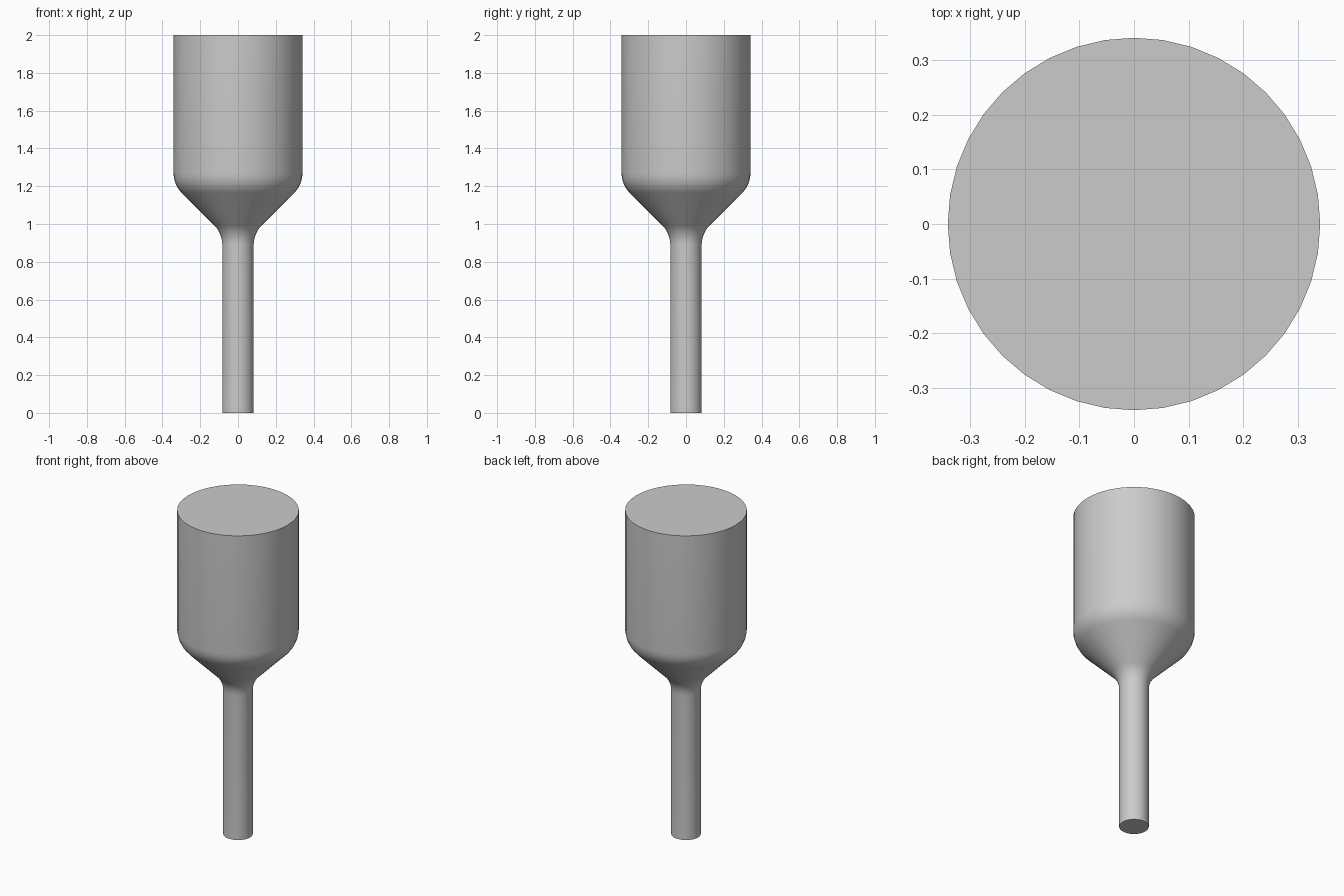
import bpy, bmesh, math
from mathutils import Vector

cube = bpy.data.objects.get("Cube")
if cube:
    bpy.data.objects.remove(cube, do_unlink=True)

SIDES = 40
HEAD_R, STEM_R = 0.341, 0.083
CONE_LOW, CONE_HIGH = 0.95, 1.208
TANGENT, STEPS = 0.06, 6


def fillet(corner, start_dir, end_dir):
    """Circular 45 degree fillet between two directions leaving a corner."""
    a = corner + start_dir.normalized() * TANGENT
    b = corner + end_dir.normalized() * TANGENT
    radius = TANGENT / math.tan(math.pi / 8)
    mid = (a + b) / 2 - corner
    centre = corner + mid.normalized() * math.hypot(TANGENT, radius)
    start, end = (a - centre).normalized(), (b - centre).normalized()
    return [centre + start.slerp(end, i / STEPS) * radius
            for i in range(STEPS + 1)]


# Profile as (radius, height), from the foot of the stem to the flat top
low, high = Vector((STEM_R, CONE_LOW)), Vector((HEAD_R, CONE_HIGH))
up = Vector((0, 1))
profile = [Vector((STEM_R, 0))]
profile += fillet(low, -up, high - low)
profile += fillet(high, low - high, up)
profile.append(Vector((HEAD_R, 2)))

# Turned solid: rings bridged by quads, closed by flat caps
bm = bmesh.new()
rings = []
for p in profile:
    rings.append([bm.verts.new((p.x * math.cos(t), p.x * math.sin(t), p.y))
                  for t in (math.tau * i / SIDES for i in range(SIDES))])
for a, b in zip(rings, rings[1:]):
    for i in range(SIDES):
        j = (i + 1) % SIDES
        bm.faces.new((a[i], a[j], b[j], b[i]))
bm.faces.new(rings[0][::-1])
bm.faces.new(rings[-1])

mesh = bpy.data.meshes.new("stemmed_plug")
bm.to_mesh(mesh)
bm.free()
plug = bpy.data.objects.new("stemmed_plug", mesh)
bpy.context.collection.objects.link(plug)

# Plain grey
grey = bpy.data.materials.new("grey")
grey.use_nodes = True
colour = (0.6, 0.6, 0.6, 1)
grey.diffuse_color = colour
grey.node_tree.nodes["Principled BSDF"].inputs["Base Color"].default_value = colour
mesh.materials.append(grey)

# Smooth sides with crisp cap rims
bpy.context.view_layer.objects.active = plug
plug.select_set(True)
bpy.ops.object.shade_smooth_by_angle(angle=math.radians(30))
